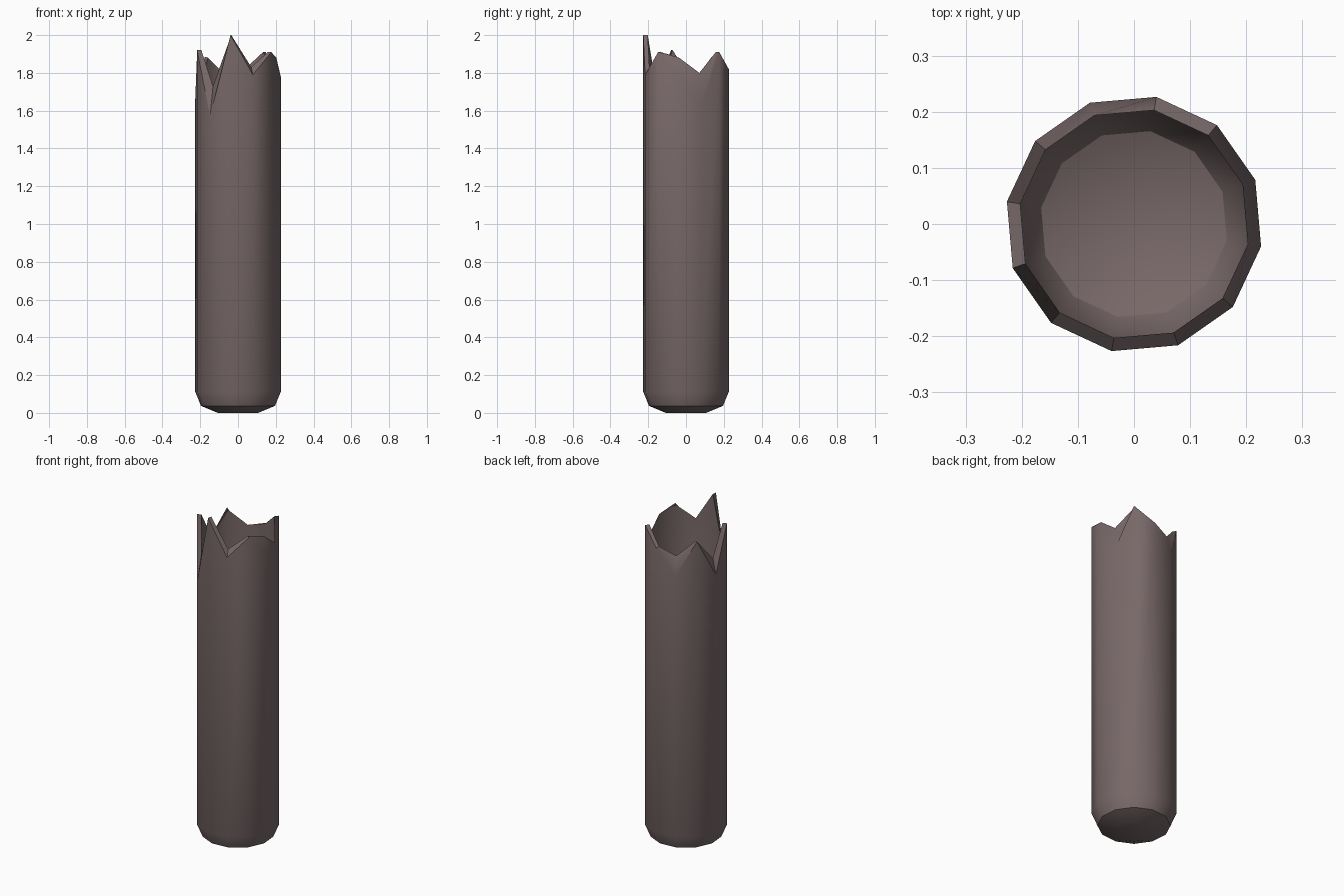
import bpy, bmesh, math

if "Cube" in bpy.data.objects:
    bpy.data.objects.remove(bpy.data.objects["Cube"])

SIDES = 12
START = -160   # degrees, angle of the first corner

# jagged rim heights per corner (outer wall, inner wall)
rim = [(1.92, 1.92), (1.57, 1.73), (2.00, 2.00), (1.79, 1.83),
       (1.91, 1.91), (1.78, 1.88), (1.63, 1.80), (1.91, 1.91),
       (1.82, 1.82), (1.675, 1.79), (1.885, 1.88), (1.66, 1.75)]

bm = bmesh.new()


def ring(radius, heights):
    verts = []
    for i in range(SIDES):
        a = math.radians(START + 30 * i)
        verts.append(bm.verts.new((radius * math.cos(a), radius * math.sin(a), heights[i])))
    return verts


def flat(z):
    return [z] * SIDES


# profile: outer base, up the outer wall, over the broken rim, down inside
rings = [ring(0.108, flat(0.0)),
         ring(0.199, flat(0.037)),
         ring(0.23, flat(0.112)),
         ring(0.23, [h[0] for h in rim]),
         ring(0.206, [h[1] for h in rim]),
         ring(0.206, flat(0.12)),
         ring(0.168, flat(0.06)),
         ring(0.095, flat(0.028))]

for low, high in zip(rings, rings[1:]):
    for i in range(SIDES):
        j = (i + 1) % SIDES
        bm.faces.new((low[i], low[j], high[j], high[i]))

# closed base, outside and inside
bm.faces.new(list(reversed(rings[0])))
bm.faces.new(rings[-1])
bmesh.ops.recalc_face_normals(bm, faces=bm.faces)

mesh = bpy.data.meshes.new("broken_tube")
bm.to_mesh(mesh)
bm.free()
tube = bpy.data.objects.new("broken_tube", mesh)
bpy.context.collection.objects.link(tube)

# dull brown colour
mat = bpy.data.materials.new("dull_brown")
mat.diffuse_color = (0.19, 0.14, 0.14, 1)
mat.use_nodes = True
mat.node_tree.nodes["Principled BSDF"].inputs["Base Color"].default_value = mat.diffuse_color
mesh.materials.append(mat)

bpy.context.view_layer.objects.active = tube
tube.select_set(True)
bpy.ops.object.shade_smooth_by_angle(angle=math.radians(32))
